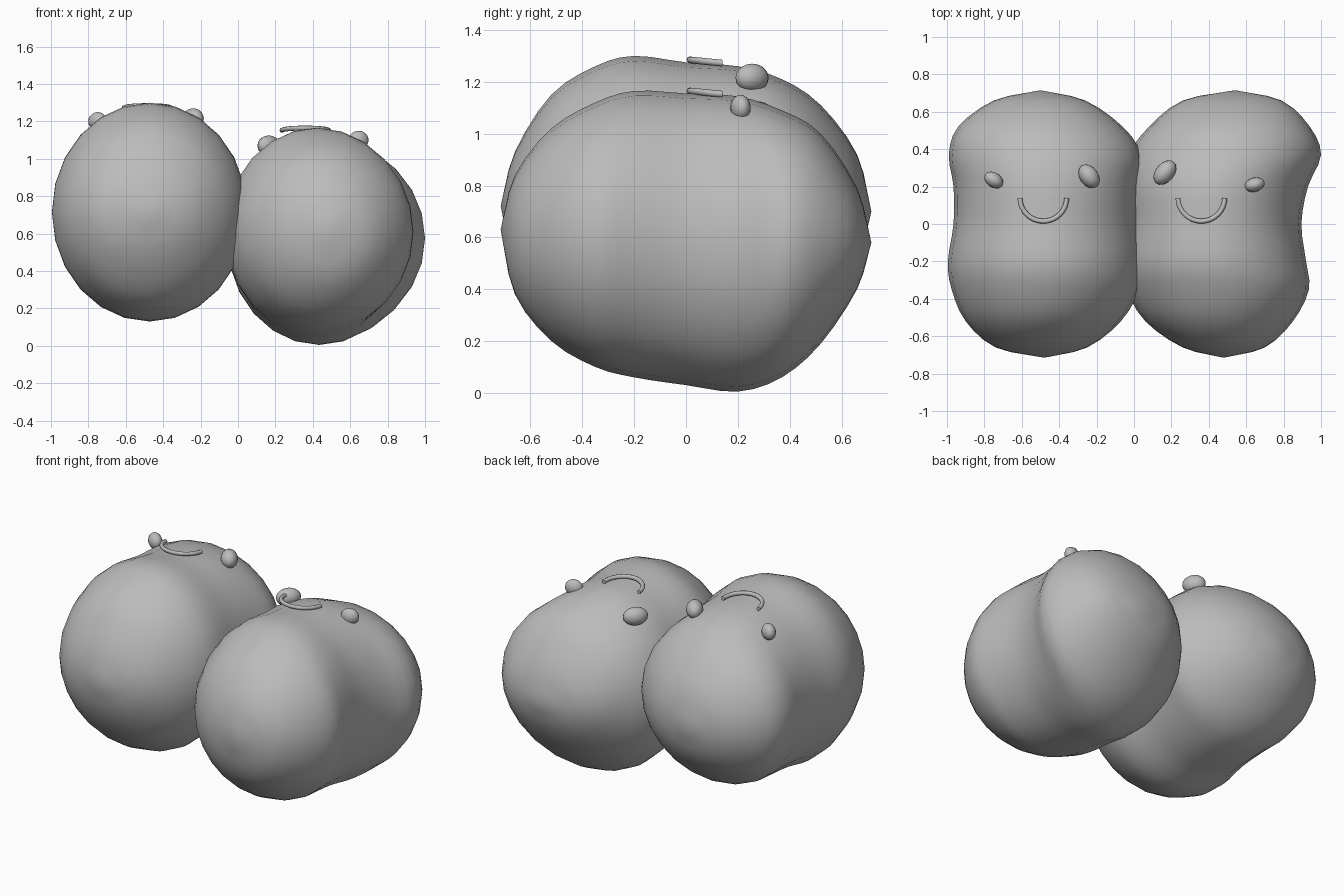
import bpy
import bmesh
from math import sin, cos, pi, radians
from mathutils import Vector, Matrix

old = bpy.data.objects.get("Cube")
if old:
    bpy.data.objects.remove(old, do_unlink=True)

grey = bpy.data.materials.new("plain_grey")
grey.use_nodes = True
colour = (0.5, 0.5, 0.5, 1)
grey.diffuse_color = colour
grey.node_tree.nodes["Principled BSDF"].inputs["Base Color"].default_value = colour


def finish(name, bm):
    """Turn a bmesh into a smooth shaded object."""
    bmesh.ops.recalc_face_normals(bm, faces=bm.faces)
    mesh = bpy.data.meshes.new(name)
    bm.to_mesh(mesh)
    bm.free()
    mesh.materials.append(grey)
    obj = bpy.data.objects.new(name, mesh)
    bpy.context.collection.objects.link(obj)
    bpy.ops.object.select_all(action="DESELECT")
    obj.select_set(True)
    bpy.context.view_layer.objects.active = obj
    bpy.ops.object.shade_smooth_by_angle(angle=radians(50))
    return obj


def skin(name, rings):
    """Loft a closed surface through rings of points."""
    bm = bmesh.new()
    loops = [[bm.verts.new(p) for p in ring] for ring in rings]
    count = len(loops[0])
    for a, b in zip(loops, loops[1:]):
        for i in range(count):
            j = (i + 1) % count
            bm.faces.new((a[i], a[j], b[j], b[i]))
    for end in (loops[0], loops[-1]):
        bm.faces.new(end)
    bmesh.ops.remove_doubles(bm, verts=bm.verts, dist=0.0005)
    return finish(name, bm)


def spline(values, steps):
    """Smooth curve through the values, mirrored past both ends."""
    padded = [values[0] * 2 - values[1], *values, values[-1] * 2 - values[-2]]
    result = []
    for p, q, r, s in zip(padded, padded[1:], padded[2:], padded[3:]):
        for k in range(steps):
            t = k / steps
            result.append(q + t / 2 * (r - p + t * (2 * p - 5 * q + 4 * r - s
                          + t * (3 * (q - r) + s - p))))
    return result + [values[-1]]


# Stations from the front tip to the back tip of a body
stations = [-.715, -.66, -.52, -.35, -.2, 0, .2, .37, .52, .66, .715]


def body(name, left, right, top, bottom, sides=24):
    """Loft elliptical sections between four outlines."""
    rows = zip(*(spline(v, 3) for v in (stations, left, right, top, bottom)))
    rings = []
    for y, l, r, t, b in rows:
        rings.append([((l + r) / 2 + (r - l) / 2 * sin(2 * pi * i / sides), y,
                       (t + b) / 2 + (t - b) / 2 * cos(2 * pi * i / sides))
                      for i in range(sides)])
    return skin(name, rings)


def eye(name, place, size, turn):
    """Small egg half sunk in the body, long along its own x."""
    bm = bmesh.new()
    shape = (Matrix.Translation(place) @ Matrix.Rotation(radians(turn), 4, "Z")
             @ Matrix.Diagonal((*size, 1)))
    bmesh.ops.create_uvsphere(bm, u_segments=16, v_segments=10, radius=1, matrix=shape)
    return finish(name, bm)


def smile(name, centre, radius=.125, thick=.013, tilt=.1, steps=16, sides=8):
    """Half ring of tube lying on top of the body."""
    rings = []
    for k in range(steps + 1):
        a = pi + pi * k / steps
        ring = []
        for i in range(sides):
            c = 2 * pi * i / sides
            reach = radius + thick * cos(c)
            x, y = reach * cos(a), reach * sin(a)
            ring.append(Vector(centre) + Vector((x, y, thick * sin(c) - tilt * y)))
        rings.append(ring)
    return skin(name, rings)


# Two peanut shaped bodies leaning into each other
body("right_body",
     [-.48, -.74, -.9, -.975, -.995, -.965, -.965, -.99, -.94, -.75, -.5],
     [-.48, -.25, -.07, .03, .05, .03, .03, .04, -.06, -.26, -.5],
     [.72, .93, 1.15, 1.26, 1.3, 1.275, 1.26, 1.21, 1.11, .92, .7],
     [.72, .5, .28, .17, .13, .16, .18, .22, .32, .5, .7])
body("left_body",
     [.48, .26, .06, -.04, -.07, -.05, -.06, -.03, .08, .26, .54],
     [.48, .7, .85, .935, .92, .895, .93, 1, .94, .79, .54],
     [.63, .84, 1.02, 1.12, 1.165, 1.155, 1.144, 1.09, 1, .79, .58],
     [.63, .38, .2, .1, .06, .03, .005, .06, .19, .4, .58])

# Faces on top of each body
eye("right_body_right_eye", (-.75, .235, 1.2), (.055, .04, .05), -35)
eye("right_body_left_eye", (-.24, .255, 1.215), (.07, .05, .055), -55)
eye("left_body_right_eye", (.165, .275, 1.07), (.075, .05, .055), 50)
eye("left_body_left_eye", (.645, .21, 1.1), (.055, .038, .05), 15)
smile("right_body_smile", (-.485, .14, 1.272))
smile("left_body_smile", (.36, .14, 1.152))
